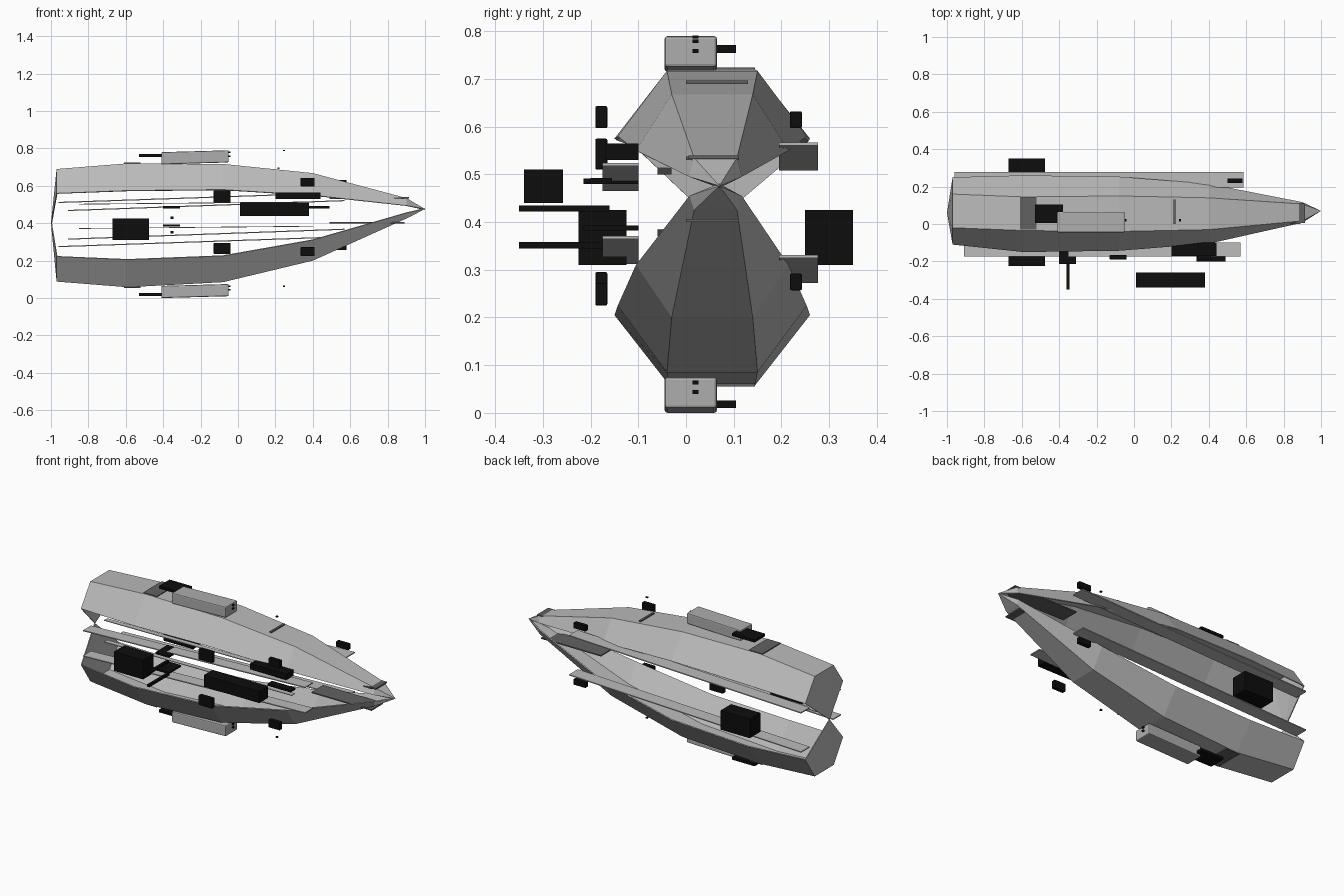
import bpy, bmesh

cube = bpy.data.objects.get("Cube")
if cube:
    bpy.data.objects.remove(cube, do_unlink=True)


def material(name, value):
    m = bpy.data.materials.new(name)
    m.use_nodes = True
    m.diffuse_color = (value, value, value, 1)
    m.node_tree.nodes["Principled BSDF"].inputs["Base Color"].default_value = (value, value, value, 1)
    return m


HULL = material("light grey hull", 0.50)
POD = material("mid grey pod", 0.42)
DARK = material("dark grey plate", 0.12)
BLACK = material("black machinery", 0.004)


def finish(name, bm, mat):
    bmesh.ops.recalc_face_normals(bm, faces=bm.faces)
    mesh = bpy.data.meshes.new(name)
    bm.to_mesh(mesh)
    bm.free()
    mesh.materials.append(mat)
    ob = bpy.data.objects.new(name, mesh)
    bpy.context.collection.objects.link(ob)
    return ob


def box(name, xs, ys, zs, mat, rise=0, bevel=0):
    """Box between two limits per axis; rise lifts its +x end."""
    bm = bmesh.new()
    bmesh.ops.create_cube(bm, size=1)
    for v in bm.verts:
        i, j, k = (int(c > 0) for c in v.co)
        v.co = (xs[i], ys[j], zs[k] + rise * i)
    ob = finish(name, bm, mat)
    if bevel:
        mod = ob.modifiers.new("Bevel", "BEVEL")
        mod.width, mod.segments = bevel, 2
    return ob


# Hull stations: x, centre y, rim half width, flat half width,
# then (rim z, flat z) for the upper and the lower shell
stations = [
    (-0.97, 0.07, 0.18, 0.09, (0.56, 0.69), (0.222, 0.088)),
    (-0.59, 0.055, 0.205, 0.09, (0.575, 0.72), (0.205, 0.058)),
    (-0.08, 0.055, 0.198, 0.095, (0.58, 0.717), (0.225, 0.085)),
    (0.40, 0.055, 0.16, 0.085, (0.55, 0.668), (0.31, 0.20)),
    (0.90, 0.062, 0.055, 0.045, (0.495, 0.535), (0.455, 0.425)),
]


def shell(name, half):
    bm = bmesh.new()
    rings = []
    for st in stations:
        x, cy, rim, flat = st[:4]
        rz, fz = st[4 + half]
        rings.append([bm.verts.new((x, cy + w, z)) for w, z in
                      ((-rim, rz), (-flat, fz), (flat, fz), (rim, rz))])
    for a, b in zip(rings, rings[1:]):
        for i in range(3):
            bm.faces.new((a[i], a[i + 1], b[i + 1], b[i]))
    # pointed stern cap and nose
    for ring, tip in ((rings[0], (-1, 0.06, 0.40)), (rings[-1], (1, 0.07, 0.476))):
        t = bm.verts.new(tip)
        for i in range(3):
            bm.faces.new((ring[i], ring[i + 1], t))
    ob = finish(name, bm, HULL)
    mod = ob.modifiers.new("Thickness", "SOLIDIFY")
    mod.thickness, mod.offset = 0.006, -1
    return ob


shell("upper_hull", 0)
shell("lower_hull", 1)

# Pods, guns and mounting plates on the roof and belly
for side, z0, gun, plate, ant in (("upper", 0.715, 0.755, 0.717, 0.785),
                                  ("lower", 0.0, 0.01, 0.055, 0.06)):
    box(side + "_pod", (-0.41, -0.05), (-0.045, 0.065), (z0, z0 + 0.065), POD, 0.01, 0.006)
    box(side + "_gun", (-0.53, -0.38), (0.005, 0.105), (gun, gun + 0.016), BLACK)
    box(side + "_mount_plate", (-0.61, -0.52), (-0.03, 0.145), (plate, plate + 0.007), DARK)
    box(side + "_sensor", (0.24, 0.252), (0.014, 0.026), (ant, ant + 0.006), BLACK)
    for n, dz in enumerate((0.04, 0.06)):
        box(f"{side}_pod_port_{n}", (-0.05, -0.04), (0.014, 0.026),
            (z0 + dz, z0 + dz + 0.008), BLACK)

# Long sloping side rails
for name, xs, ys, z in (("front_upper", (-0.91, 0.57), (-0.175, -0.10), 0.465),
                        ("front_lower", (-0.91, 0.57), (-0.175, -0.10), 0.312),
                        ("back_upper", (-0.96, 0.585), (0.195, 0.277), 0.508),
                        ("back_lower", (-0.96, 0.585), (0.195, 0.277), 0.272)):
    box(name + "_rail", xs, ys, (z, z + 0.006), HULL, 0.053)

# Inner strips and nose plates
for side, strip, nose in (("upper", 0.50, 0.53), ("lower", 0.37, 0.40)):
    box(side + "_inner_strip", (-0.85, 0.40), (-0.06, -0.03), (strip, strip + 0.004), HULL, 0.012)
    box(side + "_nose_plate", (0.49, 0.89), (0.0, 0.11), (nose, nose + 0.007), DARK)
box("nose_cap_plate", (0.875, 0.915), (0.005, 0.11), (0.532, 0.54), DARK)
box("roof_seam", (0.21, 0.223), (0.0, 0.13), (0.69, 0.697), DARK)

# Machinery blocks
for name, ys in (("front", (-0.225, -0.125)), ("back", (0.25, 0.35))):
    box(name + "_engine_block", (-0.67, -0.475), ys, (0.31, 0.425), BLACK)
box("outer_equipment_block", (0.01, 0.38), (-0.34, -0.258), (0.44, 0.51), BLACK)
box("inner_equipment_block", (0.20, 0.44), (-0.17, -0.10), (0.53, 0.565), BLACK)

# Arms reaching out of the front side
for n, (arm, base) in enumerate(((0.422, 0.48), (0.345, 0.382))):
    box(f"arm_{n}", (-0.362, -0.345), (-0.35, -0.16), (arm, arm + 0.013), BLACK)
    box(f"arm_base_{n}", (-0.40, -0.31), (-0.215, -0.10), (base, base + 0.011), BLACK)

# Small thruster blocks along both sides
for name, xs, ys, zs in (
        ("front_mid", (-0.13, -0.04), (-0.19, -0.165), ((0.51, 0.575), (0.235, 0.295))),
        ("front_fore", (0.335, 0.41), (-0.19, -0.165), ((0.597, 0.643), (0.225, 0.272))),
        ("back_fore", (0.50, 0.58), (0.218, 0.243), ((0.597, 0.632), (0.257, 0.292)))):
    for side, z in zip(("upper", "lower"), zs):
        box(f"{name}_{side}_thruster", xs, ys, z, BLACK, 0, 0.003)
box("front_fore_bracket", (0.335, 0.49), (-0.20, -0.155), (0.48, 0.492), BLACK)
